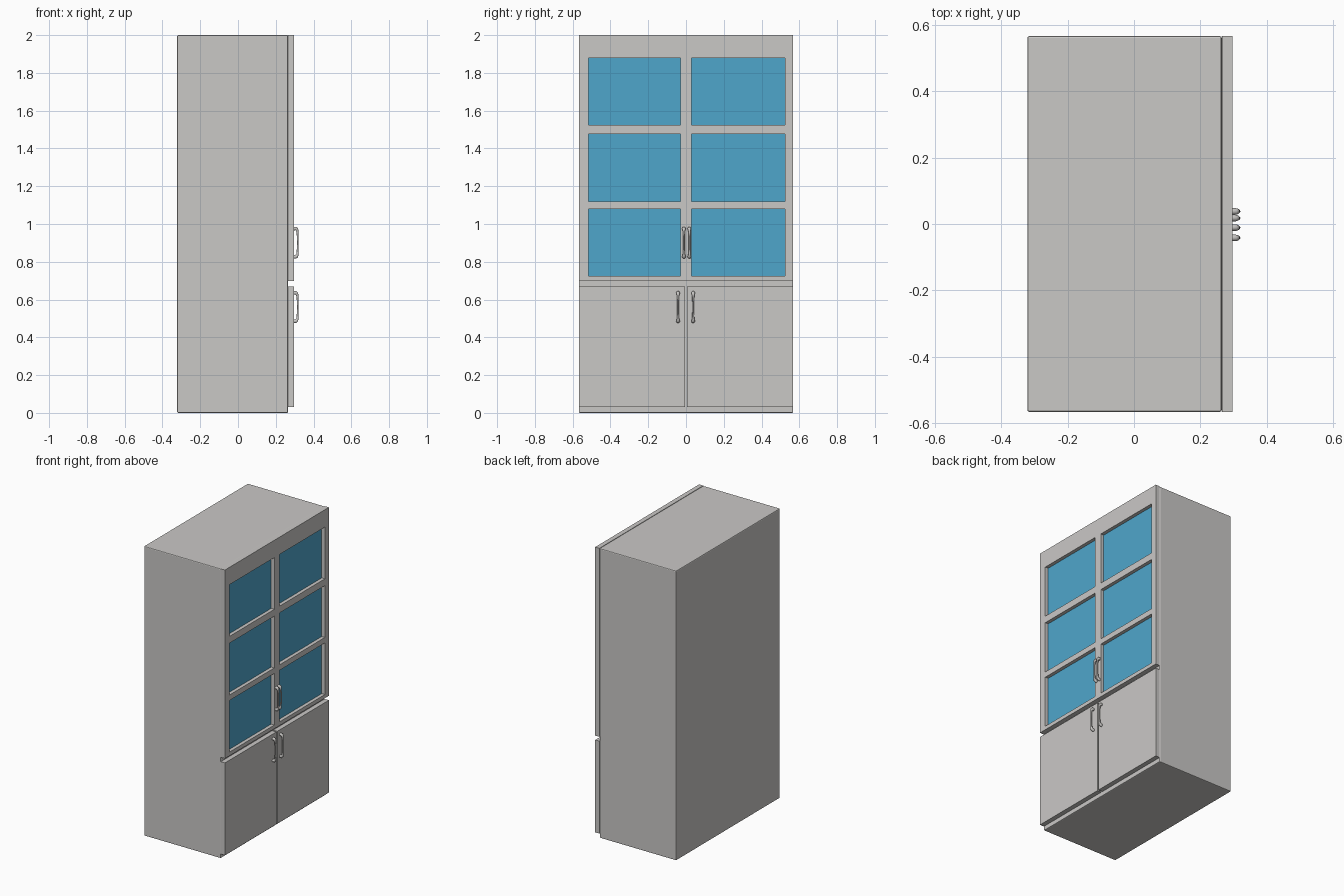
import bpy, bmesh, math
from mathutils import Vector

if "Cube" in bpy.data.objects:
    bpy.data.objects.remove(bpy.data.objects["Cube"])


def material(name, rgb):
    m = bpy.data.materials.new(name)
    m.diffuse_color = (*rgb, 1)
    m.use_nodes = True
    m.node_tree.nodes["Principled BSDF"].inputs["Base Color"].default_value = m.diffuse_color
    return m


GREY = material("light_grey", (0.59, 0.58, 0.565))
BLUE = material("window_blue", (0.078, 0.381, 0.597))


def add_object(name, bm, mat):
    bmesh.ops.recalc_face_normals(bm, faces=bm.faces[:])
    me = bpy.data.meshes.new(name)
    bm.to_mesh(me)
    bm.free()
    me.materials.append(mat)
    ob = bpy.data.objects.new(name, me)
    bpy.context.collection.objects.link(ob)
    return ob


def box(name, lo, hi, mat, bevel=0):
    bm = bmesh.new()
    bmesh.ops.create_cube(bm, size=1)
    lo, hi = Vector(lo), Vector(hi)
    for v in bm.verts:
        v.co = (lo + hi) / 2 + v.co * (hi - lo)
    if bevel:
        bmesh.ops.bevel(bm, geom=bm.edges[:], offset=bevel, segments=2,
                        profile=0.5, affect='EDGES')
    return add_object(name, bm, mat)


BACK, BODY_FRONT, DOOR_FRONT, HALF_W = -0.322, 0.265, 0.297, 0.567

# Cabinet carcass with lightly rounded edges
box("cabinet_body", (BACK, -HALF_W, 0), (BODY_FRONT, HALF_W, 2), GREY, 0.006)

# Upper glazed front: a grid of cells with the window cells left open
ys = [-HALF_W, -0.515, -0.028, 0.029, 0.524, HALF_W]
zs = [0.698, 0.724, 1.08, 1.118, 1.476, 1.523, 1.88, 2.0]
bm = bmesh.new()
grid = [[bm.verts.new((BODY_FRONT, y, z)) for z in zs] for y in ys]
for i in range(len(ys) - 1):
    for j in range(len(zs) - 1):
        if i % 2 and j % 2:
            continue
        bm.faces.new((grid[i][j], grid[i + 1][j], grid[i + 1][j + 1], grid[i][j + 1]))
ext = bmesh.ops.extrude_face_region(bm, geom=bm.faces[:], use_keep_orig=True)
for v in ext["geom"]:
    if isinstance(v, bmesh.types.BMVert):
        v.co.x = DOOR_FRONT
add_object("upper_door_frame", bm, GREY)

# Window panes, set back inside the frame
for i in (1, 3):
    for j in (1, 3, 5):
        box("window_pane", (BODY_FRONT - 0.001, ys[i], zs[j]),
            (BODY_FRONT + 0.008, ys[i + 1], zs[j + 1]), BLUE)

# Lower pair of solid doors
for side, a, b in (("left", -HALF_W, -0.005), ("right", 0.005, HALF_W)):
    box("lower_door_" + side, (BODY_FRONT, a, 0.03), (DOOR_FRONT, b, 0.668), GREY)


# Bowed pull handle: swept tube that is thicker at its ends
def handle(name, y, zc):
    cu = bpy.data.curves.new(name, 'CURVE')
    cu.dimensions = '3D'
    cu.bevel_depth = 0.01
    cu.bevel_resolution = 3
    cu.use_fill_caps = True
    half = [(-0.004, 0.075, 1.0), (0.009, 0.075, 1.0), (0.014, 0.071, 0.9),
            (0.0175, 0.060, 0.6), (0.019, 0.035, 0.5)]
    path = half + [(0.0195, 0, 0.45)] + [(x, -z, r) for x, z, r in reversed(half)]
    sp = cu.splines.new('POLY')
    sp.points.add(len(path) - 1)
    for p, (x, z, r) in zip(sp.points, path):
        p.co = (DOOR_FRONT + x, y, zc + z, 1)
        p.radius = r
    cu.materials.append(GREY)
    ob = bpy.data.objects.new(name, cu)
    bpy.context.collection.objects.link(ob)
    bpy.ops.object.select_all(action='DESELECT')
    ob.select_set(True)
    bpy.context.view_layer.objects.active = ob
    bpy.ops.object.convert(target='MESH')
    bpy.ops.object.shade_smooth_by_angle(angle=math.radians(40))


for name, y, z in (("upper_handle_left", -0.011, 0.901), ("upper_handle_right", 0.018, 0.901),
                   ("lower_handle_left", -0.042, 0.56), ("lower_handle_right", 0.038, 0.56)):
    handle(name, y, z)
